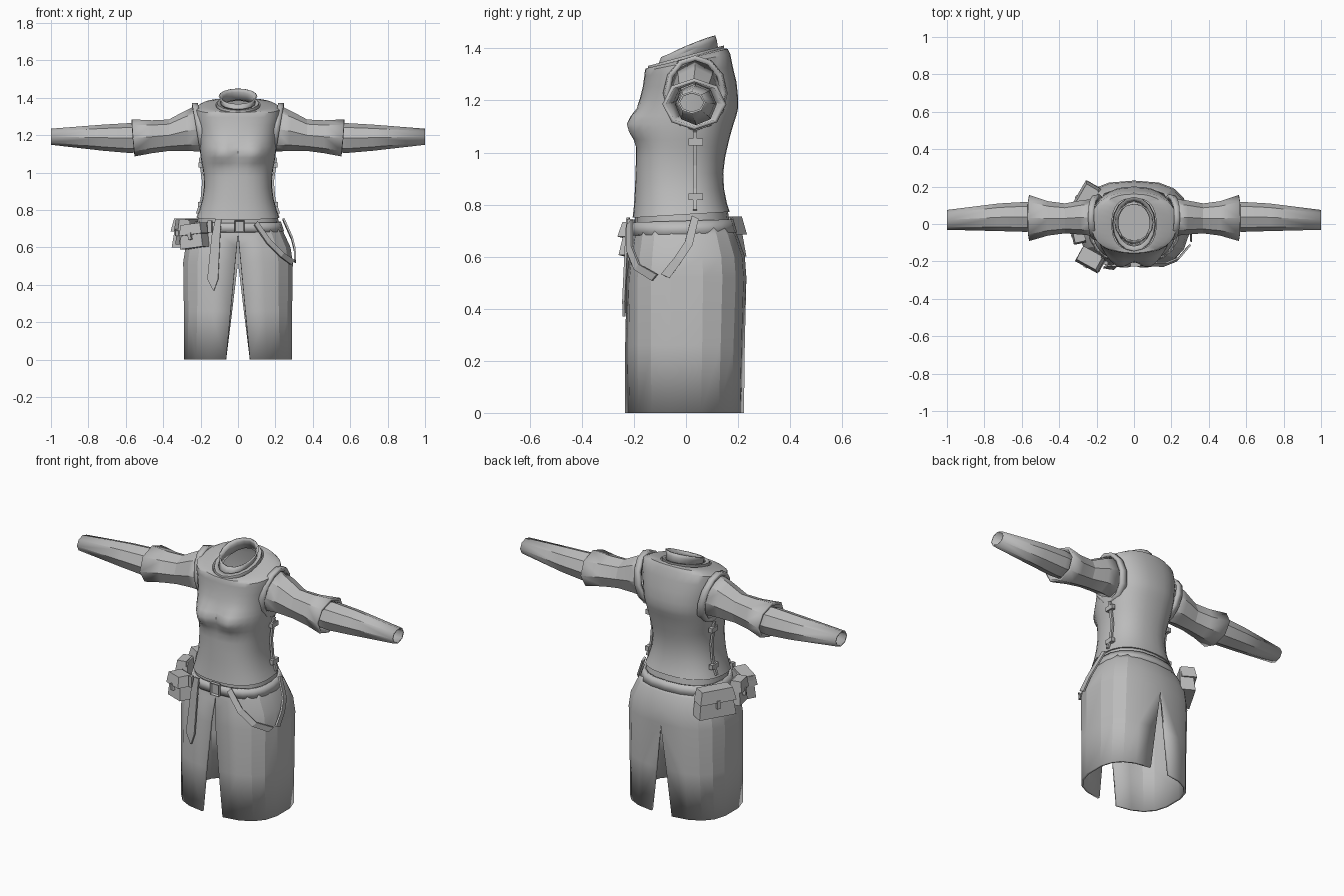
import bpy, bmesh, math
from mathutils import Vector

if "Cube" in bpy.data.objects:
    bpy.data.objects.remove(bpy.data.objects["Cube"])

cloth = bpy.data.materials.new("grey cloth")
cloth.use_nodes = True
GREY = (0.5, 0.5, 0.5, 1)
cloth.diffuse_color = GREY
cloth.node_tree.nodes["Principled BSDF"].inputs["Base Color"].default_value = GREY


def finish(name, bm, angle=0, thick=0, mirror=False, offset=-1):
    """Turn a bmesh into an object with optional thickness, mirroring and smoothing."""
    mesh = bpy.data.meshes.new(name)
    bm.to_mesh(mesh)
    bm.free()
    mesh.materials.append(cloth)
    ob = bpy.data.objects.new(name, mesh)
    bpy.context.collection.objects.link(ob)
    if mirror:
        ob.modifiers.new("mirror", "MIRROR").use_axis[0] = True
    if thick:
        mod = ob.modifiers.new("thickness", "SOLIDIFY")
        mod.thickness, mod.offset = thick, offset
    if angle:
        bpy.ops.object.select_all(action="DESELECT")
        bpy.context.view_layer.objects.active = ob
        ob.select_set(True)
        bpy.ops.object.shade_smooth_by_angle(angle=math.radians(angle))
    return ob


def loft(rings, closed=True, cap_start=False, cap_end=False):
    bm = bmesh.new()
    rows = [[bm.verts.new(p) for p in ring] for ring in rings]
    n = len(rows[0])
    for a, b in zip(rows, rows[1:]):
        for j in range(n if closed else n - 1):
            k = (j + 1) % n
            bm.faces.new((a[j], a[k], b[k], b[j]))
    if cap_start:
        bm.faces.new(rows[0][::-1])
    if cap_end:
        bm.faces.new(rows[-1])
    return bm


def power(v, p):
    return math.copysign(abs(v) ** p, v)


def body_ring(z, w, front, back, tilt=0, n=32, square=2.4):
    """Rounded level ring; tilt raises the back and lowers the front."""
    ring, mid, half = [], (front + back) / 2, (back - front) / 2
    for i in range(n):
        t = math.tau * i / n
        y = mid + half * power(math.sin(t), 2 / square)
        ring.append(Vector((w * power(math.cos(t), 2 / square), y, z + tilt * y)))
    return ring


def bust(p):
    """Push the chest forward in two soft mounds."""
    if p.y < 0:
        dx, dz = (abs(p.x) - 0.085) / 0.07, (p.z - 1.105) / 0.055
        p.y -= 0.05 * math.exp(-dx * dx - dz * dz)
    return p


# Vest: smooth torso from hem to neckline
vest = [(0.762, 0.222, -0.205, 0.168, 0.06), (0.80, 0.207, -0.200, 0.157, 0.03),
        (0.86, 0.190, -0.196, 0.146), (0.92, 0.182, -0.194, 0.143),
        (0.98, 0.183, -0.192, 0.150), (1.02, 0.188, -0.190, 0.159),
        (1.05, 0.194, -0.190, 0.166), (1.08, 0.199, -0.190, 0.174),
        (1.11, 0.203, -0.190, 0.183), (1.14, 0.206, -0.188, 0.193),
        (1.17, 0.209, -0.182, 0.200), (1.21, 0.213, -0.176, 0.200),
        (1.26, 0.220, -0.166, 0.194, 0.05), (1.31, 0.230, -0.160, 0.180, 0.1),
        (1.345, 0.228, -0.158, 0.170, 0.2), (1.36, 0.195, -0.155, 0.160, 0.24),
        (1.362, 0.118, -0.140, 0.140, 0.27)]
rings = [[bust(p) for p in body_ring(*r)] for r in vest]
finish("vest", loft(rings, cap_start=True), 40)

# Collar band and the taller neck lining
band = [(1.345, 0.118, -0.150, 0.145), (1.372, 0.112, -0.145, 0.145), (1.372, 0.094, -0.12, 0.125)]
finish("collar_band", loft([body_ring(*r, tilt=0.27, n=16, square=2) for r in band]), 25, 0.01)
neck = [(1.34, 0.094, -0.115, 0.125), (1.385, 0.092, -0.105, 0.118), (1.405, 0.104, -0.095, 0.112)]
finish("neck_lining", loft([body_ring(*r, tilt=0.4, n=16, square=2) for r in neck]), 30, 0.008)

# Waist and belt
waist = [(0.66, 0.225, -0.195, 0.18), (0.78, 0.212, -0.195, 0.16)]
finish("waist", loft([body_ring(*r, n=20) for r in waist], cap_start=True), 30)
belt = [(0.688, 0.246, -0.213, 0.196, 0.03), (0.738, 0.230, -0.211, 0.182, 0.03)]
finish("belt", loft([body_ring(*r, n=20) for r in belt]), 30, 0.016)


# Skirt: one half with front and back slits, mirrored
def skirt_row(z, w, front, back, sides=9, square=2.7):
    p, row = 2 / square, []
    start, end = [math.acos((0.065 * max(0, 1 - z / top) / w) ** (1 / p)) for top in (0.68, 0.52)]
    for i in range(sides + 1):
        t = -start + (start + end) * i / sides
        half = back if t > 0 else -front
        row.append((max(0, w * power(math.cos(t), p)), half * power(math.sin(t), p), z))
    return row


skirt = [(0, 0.292, -0.235, 0.224), (0.26, 0.292, -0.234, 0.226), (0.52, 0.296, -0.228, 0.232),
         (0.60, 0.284, -0.218, 0.226), (0.68, 0.247, -0.204, 0.198), (0.715, 0.228, -0.198, 0.178)]
finish("skirt", loft([skirt_row(*r) for r in skirt], closed=False), 18, 0.014, mirror=True)


# Sleeves: eight-sided tubes along the arm
def arm_ring(x, y, z, ry, rz, lean=0, n=8):
    ring = []
    for i in range(n):
        t = math.tau * i / n
        ring.append((x + lean * math.sin(t), y + ry * math.cos(t), z + rz * math.sin(t)))
    return ring


upper = [(0.20, 0.035, 1.235, 0.100, 0.125, 0.02), (0.28, 0.035, 1.222, 0.092, 0.105, 0.01),
         (0.37, 0.030, 1.200, 0.080, 0.084), (0.46, 0.030, 1.192, 0.092, 0.088),
         (0.56, 0.032, 1.186, 0.123, 0.099, 0.008)]
finish("upper_sleeves", loft([arm_ring(*r) for r in upper]), 12, 0.014, mirror=True)
lower = [(0.45, 0.035, 1.185, 0.070, 0.070), (0.58, 0.038, 1.185, 0.080, 0.080),
         (0.72, 0.036, 1.187, 0.074, 0.070), (1.0, 0.022, 1.192, 0.053, 0.043)]
finish("forearm_sleeves", loft([arm_ring(*r) for r in lower]), 12, 0.008, mirror=True)
trim = [(0.185, 0.035, 1.228, 0.125, 0.145, 0.03), (0.222, 0.035, 1.228, 0.117, 0.145, 0.024)]
finish("armhole_trim", loft([arm_ring(*r, n=12) for r in trim]), 35, 0.02, mirror=True)


# Flat straps that follow a path; each point gives centre and half-width
def ribbon(name, path, across, thick=0.01, mirror=False):
    across = Vector(across).normalized()
    rows = [(Vector(p) - across * h, Vector(p) + across * h) for *p, h in path]
    return finish(name, loft(rows, closed=False), 0, thick, mirror, offset=0)


ribbon("belt_tongue", [(-0.105, -0.222, 0.75, 0.016), (-0.118, -0.226, 0.66, 0.023),
                       (-0.135, -0.236, 0.43, 0.029), (-0.130, -0.238, 0.37, 0.002)], (1, -0.15, 0))
ribbon("front_hanging_strap", [(0.095, -0.216, 0.73, 0.015), (0.165, -0.216, 0.63, 0.016),
                               (0.235, -0.188, 0.56, 0.016), (0.292, -0.12, 0.52, 0.018)], (0.5, 0.5, 0.6))
ribbon("side_hanging_strap", [(0.243, 0.035, 0.75, 0.014), (0.288, 0.01, 0.65, 0.016),
                              (0.303, -0.03, 0.59, 0.016), (0.306, -0.08, 0.525, 0.018)], (0, 0.85, -0.4))
ribbon("side_seams", [(0.219, 0.035, 0.78, 0.008), (0.194, 0.035, 0.86, 0.008),
                      (0.186, 0.035, 0.95, 0.008), (0.204, 0.035, 1.08, 0.008)], (0, 1, 0), 0.012, True)


# Boxes: side tabs, buckle and pouches
def box(name, loc, size, turn=0, lean=0, taper=1, mirror=False, panel=0):
    """Box facing -y before turning; taper narrows the top, panel recesses the front."""
    bm = bmesh.new()
    bmesh.ops.create_cube(bm, size=1)
    for v in bm.verts:
        v.co = Vector(a * b for a, b in zip(v.co, size))
        if v.co.z > 0:
            v.co.x *= taper
            v.co.y = size[1] / 2 + (v.co.y - size[1] / 2) * taper
    if panel:
        bm.normal_update()
        front = [min(bm.faces, key=lambda f: f.normal.y)]
        bmesh.ops.inset_region(bm, faces=front, thickness=panel, depth=-panel)
    c, s = math.cos(turn), math.sin(turn)
    for v in bm.verts:
        x, y, z = v.co
        x, z = x * math.cos(lean) - z * math.sin(lean), x * math.sin(lean) + z * math.cos(lean)
        v.co = Vector((x * c - y * s, x * s + y * c, z)) + Vector(loc)
    return finish(name, bm, mirror=mirror)


for label, x, z in (("upper", 0.200, 1.04), ("lower", 0.203, 0.83)):
    box(label + "_side_tabs", (x, 0.037, z), (0.022, 0.055, 0.026), mirror=True)
box("buckle", (0.008, -0.216, 0.712), (0.056, 0.02, 0.066), panel=0.009)
box("belt_keeper", (-0.15, -0.208, 0.712), (0.022, 0.02, 0.062), -0.2)


def pouch(name, loc, size, turn, lean):
    w, d, h = size
    box(name, loc, size, turn, lean, 0.8)
    out = Vector((math.sin(turn), -math.cos(turn), 0))
    top = Vector(loc) + Vector((0, 0, h * 0.3)) + out * 0.008
    box(name + "_flap", top, (w * 0.98, d, h * 0.46), turn, lean, 0.85)
    box(name + "_clasp", Vector(loc) + out * (d / 2 + 0.004), (0.018, 0.016, h * 0.3), turn, lean)


pouch("front_pouch", (-0.235, -0.185, 0.66), (0.14, 0.085, 0.125), -0.5, 0.12)
pouch("back_pouch", (-0.265, 0.12, 0.675), (0.21, 0.085, 0.15), -2.1, 0.0)
pouch("small_side_pouch", (-0.295, -0.055, 0.68), (0.10, 0.06, 0.13), -1.35, 0.0)
